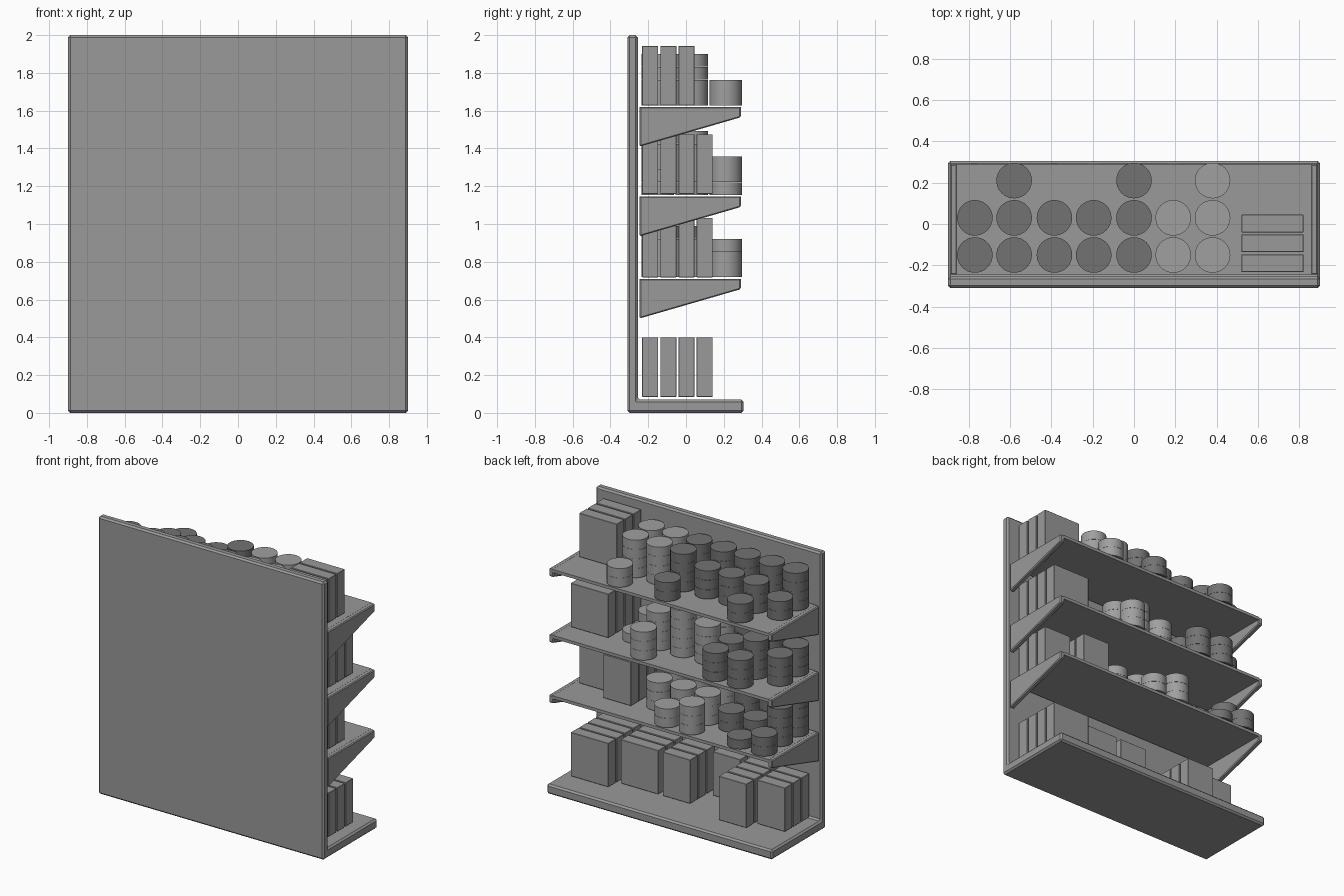
import bpy, bmesh

old = bpy.data.objects.get("Cube")
if old:
    bpy.data.objects.remove(old, do_unlink=True)


def material(name, v):
    m = bpy.data.materials.new(name)
    m.use_nodes = True
    m.diffuse_color = (v, v, v, 1)
    m.node_tree.nodes["Principled BSDF"].inputs["Base Color"].default_value = (v, v, v, 1)
    return m


GREY = material("mid grey", 0.32)
LIGHT = material("light grey", 0.35)
DARK = material("dark grey", 0.17)


def finish(bm, name, mat, bevel=0):
    bmesh.ops.recalc_face_normals(bm, faces=bm.faces)
    me = bpy.data.meshes.new(name)
    bm.to_mesh(me)
    bm.free()
    me.materials.append(mat)
    ob = bpy.data.objects.new(name, me)
    bpy.context.collection.objects.link(ob)
    if bevel:
        mod = ob.modifiers.new("edge_bevel", "BEVEL")
        mod.width = bevel
        mod.segments = 1
    return ob


def extrude_profile(name, points, x0, x1, bevel):
    """Sweep a (y, z) outline from x0 to x1."""
    bm = bmesh.new()
    face = bm.faces.new([bm.verts.new((x0, y, z)) for y, z in points])
    new = bmesh.ops.extrude_face_region(bm, geom=[face])["geom"]
    verts = [g for g in new if isinstance(g, bmesh.types.BMVert)]
    bmesh.ops.translate(bm, verts=verts, vec=(x1 - x0, 0, 0))
    return finish(bm, name, GREY, bevel)


def rect(y0, y1, z0, z1):
    return [(y0, z0), (y1, z0), (y1, z1), (y0, z1)]


# Back panel and base in one L-shaped section
extrude_profile("panel_and_base",
                [(-.31, 0), (.305, 0), (.305, .07), (-.255, .07), (-.255, 2), (-.31, 2)],
                -.9, .9, .012)


def shelf(label, top):
    """Thin board with a tapered bracket under each end."""
    extrude_profile(label + "_board", rect(-.245, .29, top - .022, top), -.86, .86, 0)
    outline = [(-.245, top), (.29, top), (.29, top - .055), (-.245, top - .21)]
    for side, x in (("right", -.89), ("left", .855)):
        extrude_profile(f"{label}_{side}_bracket", outline, x, x + .035, .006)


def box_row(name, left, width, count, z):
    """Thin cartons standing one behind another."""
    for i in range(count):
        y = -.232 + i * .096
        extrude_profile(f"{name}_{i + 1}", rect(y, y + .085, z, z + .315),
                        left - width, left, .002)


COLUMNS = [-.77, -.58, -.385, -.195, 0, .19, .38]
ROWS = [-.15, .03, .21]
CAN = .068


def can_stacks(label, z, rows, dark_columns):
    """One digit per column, right to left, gives the height of each stack."""
    for mat, tone in ((DARK, "dark"), (LIGHT, "light")):
        bm = bmesh.new()
        for y, counts in zip(ROWS, rows):
            for col, count in enumerate(counts):
                if (col < dark_columns) != (mat is DARK):
                    continue
                for level in range(int(count)):
                    made = bmesh.ops.create_cone(bm, cap_ends=True, segments=32,
                                                 radius1=.086, radius2=.086, depth=CAN - .001)
                    bmesh.ops.translate(bm, verts=made["verts"],
                                        vec=(COLUMNS[col], y, z + CAN * (level + .5)))
        ob = finish(bm, f"{label}_{tone}_cans", mat)
        bpy.ops.object.select_all(action="DESELECT")
        ob.select_set(True)
        bpy.context.view_layer.objects.active = ob
        bpy.ops.object.shade_smooth_by_angle()


# Shelves: height, can stacks from back row to front row, dark column count
SHELVES = {
    "top_shelf": (1.62, ("4444444", "2333444", "0200202"), 5),
    "middle_shelf": (1.145, ("3344542", "3434541", "0330030"), 3),
    "lower_shelf": (.71, ("4444440", "4223330", "2103200"), 3),
}
for label, (top, rows, dark) in SHELVES.items():
    shelf(label, top)
    can_stacks(label, top + .008, rows, dark)

# Cartons on the shelves
box_row("top_shelf_carton", .82, .3, 3, 1.628)
box_row("middle_shelf_carton", .82, .3, 4, 1.16)
box_row("lower_shelf_carton_a", .82, .22, 3, .718)
box_row("lower_shelf_carton_b", .56, .22, 4, .718)

# Cartons on the base: left edge, width, number of rows
BASE = [(.82, .3, 4), (.49, .3, 3), (.155, .22, 3),
        (-.11, .22, 1), (-.36, .22, 4), (-.60, .22, 3)]
for i, (left, width, count) in enumerate(BASE):
    box_row(f"base_carton_{'abcdef'[i]}", left, width, count, .085)
